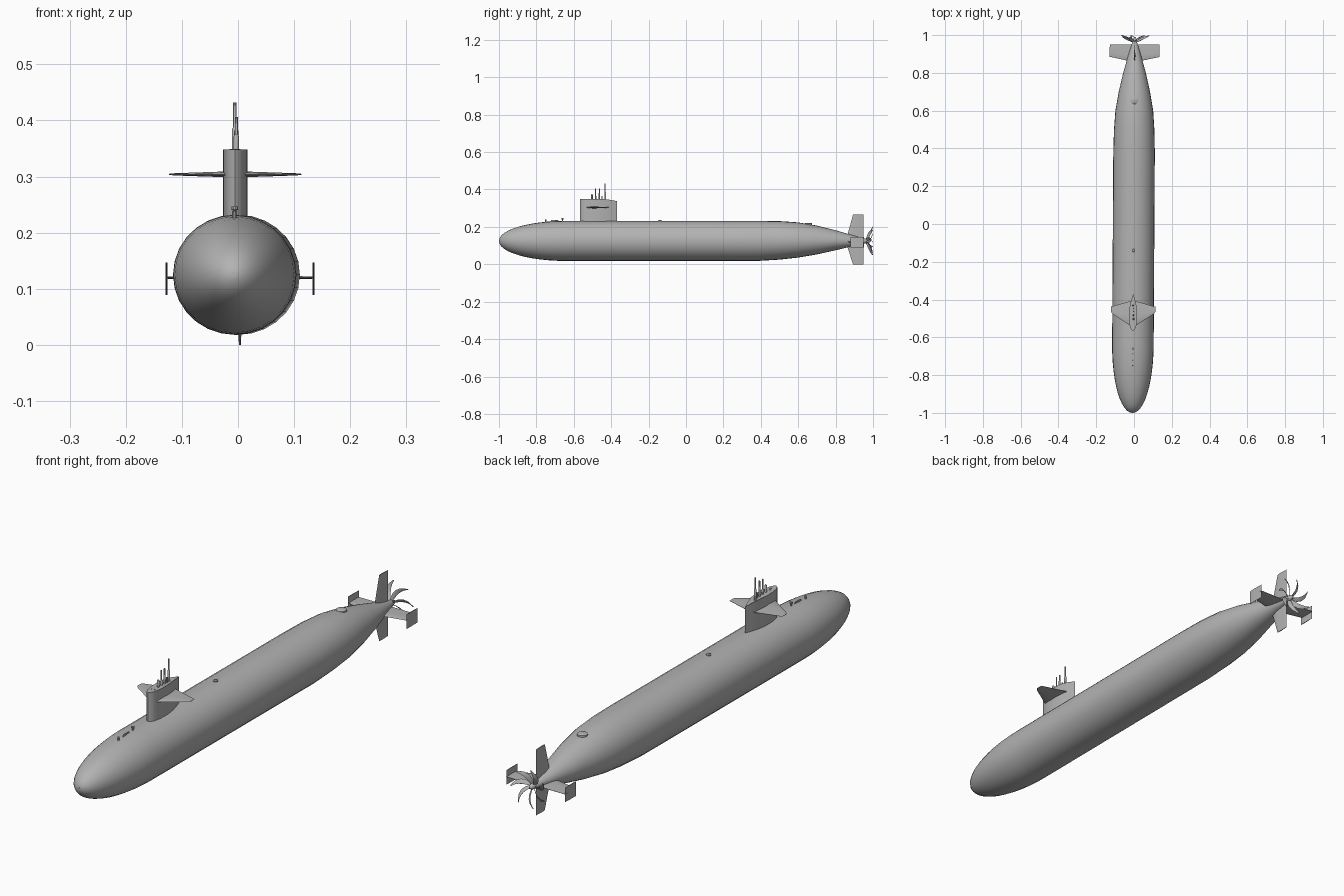
import bpy, bmesh, math
from mathutils import Matrix, Vector

if "Cube" in bpy.data.objects:
    bpy.data.objects.remove(bpy.data.objects["Cube"], do_unlink=True)

AXIS = 0.125      # height of the hull centre line
DECK = 0.232      # height of the deck
RADIUS = 0.11
PLACE = Matrix.Translation((-0.002, 0, 0)) @ Matrix.Rotation(-0.006, 4, 'Z')
parts = []

grey = bpy.data.materials.new("hull grey")
grey.use_nodes = True
grey.diffuse_color = (0.45, 0.45, 0.45, 1)
grey.node_tree.nodes["Principled BSDF"].inputs["Base Color"].default_value = (0.45, 0.45, 0.45, 1)


def finish(name, bm):
    bmesh.ops.recalc_face_normals(bm, faces=bm.faces)
    bm.transform(PLACE)
    mesh = bpy.data.meshes.new(name)
    bm.to_mesh(mesh)
    bm.free()
    mesh.materials.append(grey)
    obj = bpy.data.objects.new(name, mesh)
    bpy.context.scene.collection.objects.link(obj)
    parts.append(obj)


def loft(rings, bm=None):
    """Skin a list of equal closed rings and cap both ends."""
    bm = bm or bmesh.new()
    rows = [[bm.verts.new(p) for p in ring] for ring in rings]
    n = len(rows[0])
    for a, b in zip(rows, rows[1:]):
        for i in range(n):
            j = (i + 1) % n
            bm.faces.new((a[i], a[j], b[j], b[i]))
    bm.faces.new(rows[0][::-1])
    bm.faces.new(rows[-1])
    return bm


def circle(r, n):
    return [(r * math.cos(2 * math.pi * i / n), r * math.sin(2 * math.pi * i / n)) for i in range(n)]


def post(name, x, y, steps, n=10):
    """Upright turned part from (height, radius) steps."""
    finish(name, loft([[(x + a, y + b, z) for a, b in circle(r, n)] for z, r in steps]))


def foil(front, back, t):
    """Thin streamlined section as (chord position, offset)."""
    c = back - front
    half = [(front + 0.08 * c, 0.6 * t), (front + 0.35 * c, t), (back, 0.15 * t)]
    return [(front, 0)] + half + [(y, -o) for y, o in reversed(half)]


def fin(name, sections, place):
    """sections: (span, front, back, half thickness)"""
    finish(name, loft([[place(s, y, o) for y, o in foil(f, b, t)] for s, f, b, t in sections]))


# Hull: rounded bow, long parallel body and tapered stern
nose = 0.36
sections = []
for i in range(1, 13):
    a = math.pi / 2 * i / 12
    k = math.sin(a) ** 0.97
    sections.append((-1 + nose * (1 - math.cos(a)), RADIUS * k, AXIS + 0.107 * k, AXIS - 0.107 * k))
sections.insert(0, (-1, 0.003, AXIS + 0.003, AXIS - 0.003))
sections += [
    (0.38, 0.110, 0.232, 0.018), (0.5, 0.107, 0.231, 0.025), (0.6, 0.100, 0.224, 0.036),
    (0.7, 0.083, 0.207, 0.053), (0.8, 0.060, 0.182, 0.075), (0.9, 0.032, 0.153, 0.099),
    (0.96, 0.013, 0.137, 0.112)]
rings = []
for y, w, top, low in sections:
    mid = min(max((top + low) / 2, 0.122), AXIS)
    rings.append([(w * a, y, mid + b * (top - mid if b > 0 else mid - low)) for a, b in circle(1, 28)])
finish("hull", loft(rings))
finish("bow_port", loft([[(a, y, AXIS + b) for a, b in circle(0.005, 10)] for y in (-1, -0.99)]))

# Sail with a shallow sunken top
half = [(-0.56, 0.009), (-0.545, 0.016), (-0.515, 0.021), (-0.47, 0.022), (-0.43, 0.017), (-0.395, 0.008)]
plan = [(-0.566, 0)] + half + [(-0.37, 0)] + [(y, -x) for y, x in reversed(half)]
roof = lambda y: 0.348 - max(0, y + 0.42) * 0.2
bm = loft([[(x, y, 0.2) for y, x in plan], [(x, y, roof(y)) for y, x in plan]])
bm.faces.ensure_lookup_table()
bmesh.ops.inset_region(bm, faces=[bm.faces[-1]], thickness=0.003, depth=-0.004)
finish("sail", bm)

# Sail planes
for side, label in ((1, "left"), (-1, "right")):
    fin(label + "_sail_plane",
        [(0, -0.545, -0.405, 0.006), (0.02, -0.535, -0.41, 0.005),
         (0.108, -0.477, -0.435, 0.002), (0.118, -0.465, -0.437, 0.001)],
        lambda s, y, o: (side * s, y, 0.304 + o))

# Masts and periscopes
post("front_mast", 0.002, -0.503, [(0.33, 0.005), (0.37, 0.005), (0.376, 0.003)])
post("periscope_one", 0.002, -0.483, [(0.33, 0.004), (0.365, 0.004), (0.368, 0.0025), (0.406, 0.0025)])
post("periscope_two", 0.002, -0.463, [(0.33, 0.004), (0.38, 0.004), (0.383, 0.003), (0.406, 0.003)])
post("tall_mast", -0.001, -0.432, [(0.33, 0.005), (0.385, 0.005), (0.388, 0.003), (0.432, 0.003)])
post("rear_mast", 0.002, -0.448, [(0.33, 0.003), (0.365, 0.003)])

# Bridge opening rim
post("bridge_rim", 0, -0.532, [(0.34, 0.01), (0.349, 0.01), (0.349, 0.007), (0.345, 0.006)], 4)

# Deck fittings
post("mid_deck_knob", 0, -0.14, [(0.225, 0.009), (0.235, 0.009), (0.238, 0.005)], 12)
post("rear_hatch", 0, 0.655, [(0.2, 0.02), (0.218, 0.02), (0.221, 0.015)], 16)
post("bow_bollard", 0, -0.66, [(0.22, 0.003), (0.24, 0.003), (0.241, 0.006), (0.247, 0.006)])
post("bow_post", 0, -0.75, [(0.215, 0.004), (0.239, 0.004)])
fin("bow_rail", [(0.22, -0.73, -0.675, 0.002), (0.237, -0.72, -0.685, 0.002)],
    lambda s, y, o: (o, y, s))

# Rudders
for sign, tip, label in ((1, 0.14, "upper"), (-1, 0.125, "lower")):
    fin(label + "_rudder", [(0, 0.86, 0.948, 0.004), (0.035, 0.864, 0.948, 0.004), (tip, 0.893, 0.948, 0.002)],
        lambda s, y, o: (o, y, AXIS + sign * s))

# Stern planes with upright end plates
for side, label in ((1, "left"), (-1, "right")):
    fin(label + "_stern_plane", [(0, 0.858, 0.95, 0.004), (0.03, 0.863, 0.95, 0.004), (0.132, 0.885, 0.95, 0.002)],
        lambda s, y, o: (side * s, y, 0.12 + o))
    fin(label + "_end_plate", [(0.089, 0.88, 0.95, 0.0015), (0.147, 0.88, 0.95, 0.0015)],
        lambda s, y, o: (side * 0.131 + o, y, s))

# Propeller hub and seven swept blades
hub = [(0.95, 0.013), (0.965, 0.013), (0.98, 0.009), (0.99, 0.003)]
finish("propeller_hub", loft([[(a, y, AXIS + b) for a, b in circle(r, 14)] for y, r in hub]))
bm = bmesh.new()
chords = [0.012, 0.018, 0.022, 0.024, 0.02, 0.007]
for k in range(7):
    spin = Matrix.Translation((0, 0, AXIS)) @ Matrix.Rotation(2 * math.pi * k / 7 + 0.2, 4, 'Y')
    rings = []
    for i, chord in enumerate(chords):
        u = i / 5
        turn = Matrix.Rotation(0.55 * u * u, 4, 'Y')
        pitch = math.radians(35 + 20 * u)
        ring = []
        for c, o in foil(-chord / 2, chord / 2, 0.0012):
            along = c * math.sin(pitch) + o * math.cos(pitch)
            axial = c * math.cos(pitch) - o * math.sin(pitch)
            ring.append(spin @ turn @ Vector((along, 0.966 + 0.032 * u + axial * (1 - 0.3 * u), 0.008 + 0.07 * u)))
        rings.append(ring)
    loft(rings, bm)
finish("propeller_blades", bm)

# Smooth the curved skin, keep edges crisp
bpy.ops.object.select_all(action='DESELECT')
for obj in parts:
    obj.select_set(True)
bpy.context.view_layer.objects.active = parts[0]
bpy.ops.object.shade_smooth_by_angle(angle=math.radians(35))
